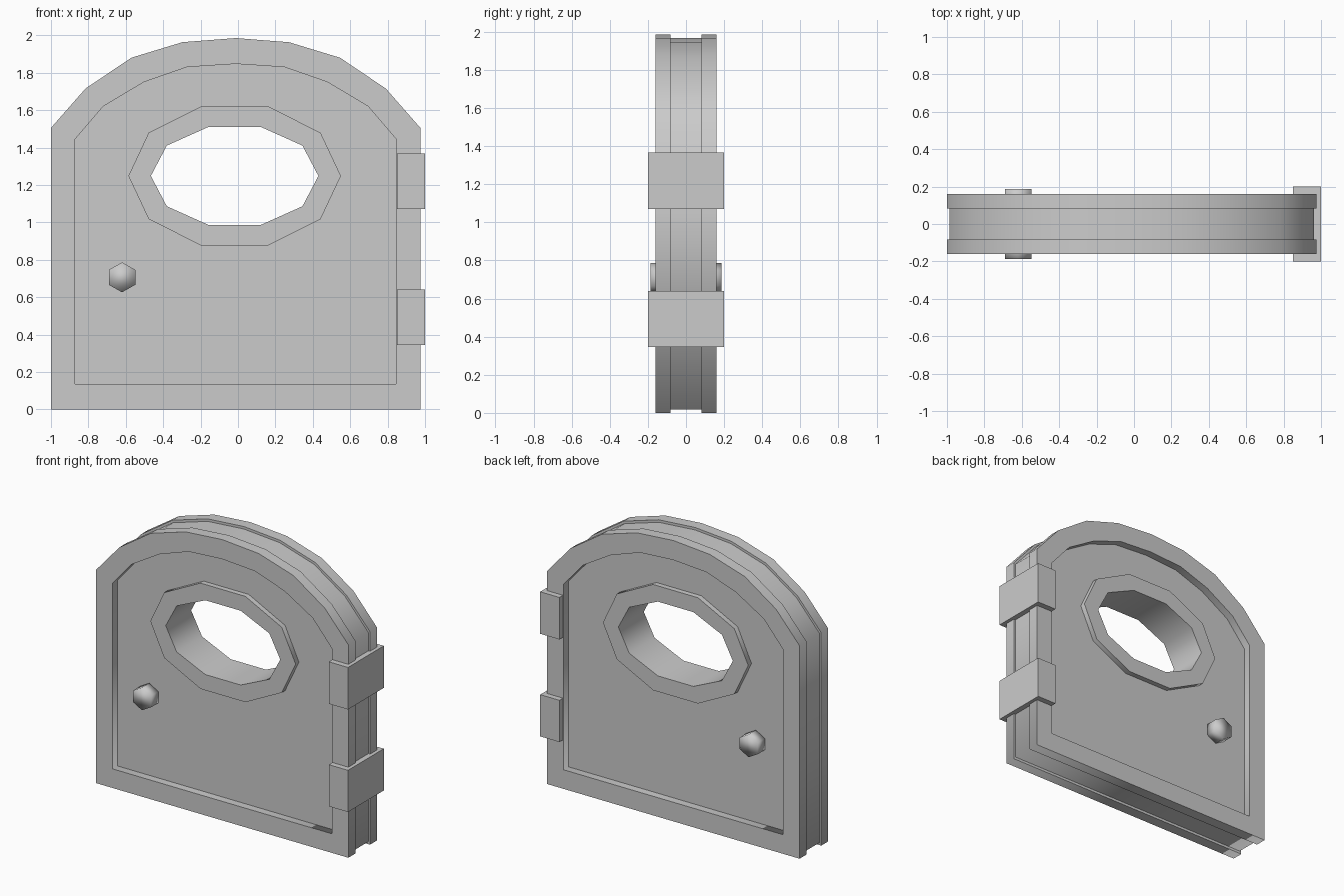
import bpy, bmesh, math

cube = bpy.data.objects.get("Cube")
if cube:
    bpy.data.objects.remove(cube)

grey = bpy.data.materials.new("plain grey")
grey.use_nodes = True
grey.diffuse_color = (0.6, 0.6, 0.6, 1)
grey.node_tree.nodes["Principled BSDF"].inputs["Base Color"].default_value = (0.6, 0.6, 0.6, 1)

CX = -0.0125  # the leaf sits a little off centre because of the hinges


def arch(half):
    """Closed outline from the right half of an arch, listed bottom to top."""
    right = [(CX + x, z) for x, z in half]
    left = [(CX - x, z) for x, z in reversed(half) if x > 0]
    return right + left


def polygon(cx, cz, rx, rz, sides, start=0.0):
    angles = [start + 2 * math.pi * i / sides for i in range(sides)]
    return [(cx + rx * math.cos(a), cz + rz * math.sin(a)) for a in angles]


def prism(name, outer, y0, y1, inner=None, smooth=True, smooth_caps=False):
    """Extrude an outline along y, optionally hollowed by a matching inner outline."""
    bm = bmesh.new()
    n = len(outer)
    loops = [outer] + ([inner] if inner else [])
    rings = [[[bm.verts.new((x, y, z)) for x, z in loop] for y in (y0, y1)] for loop in loops]
    for front, back in rings:
        for i in range(n):
            j = (i + 1) % n
            bm.faces.new((front[i], front[j], back[j], back[i])).smooth = smooth
    for side in (0, 1):
        if inner:
            a, b = rings[0][side], rings[1][side]
            for i in range(n):
                j = (i + 1) % n
                bm.faces.new((a[i], a[j], b[j], b[i]))
        else:
            bm.faces.new(rings[0][side]).smooth = smooth_caps
    bmesh.ops.recalc_face_normals(bm, faces=bm.faces)
    mesh = bpy.data.meshes.new(name)
    bm.to_mesh(mesh)
    bm.free()
    mesh.materials.append(grey)
    obj = bpy.data.objects.new(name, mesh)
    bpy.context.collection.objects.link(obj)
    return obj


# Outlines of the leaf
outer_half = [(0.9875, 0), (0.9875, 1.505), (0.803, 1.715), (0.558, 1.88), (0.285, 1.963), (0, 1.985)]
inner_half = [(0.858, 0.135), (0.858, 1.445), (0.708, 1.62), (0.49, 1.75), (0.26, 1.83), (0, 1.847)]
core_half = [(x * 0.987, 0.018 + z * 0.982) for x, z in outer_half]
outer, inner, core = arch(outer_half), arch(inner_half), arch(core_half)

# Raised border on both faces, with a grooved core between them
prism("front_border", outer, -0.16, -0.082, inner)
prism("back_border", outer, 0.082, 0.16, inner)
prism("grooved_core", core, -0.082, 0.082, inner)

# Recessed panel, opened up behind the window surround
panel = prism("recessed_panel", inner, -0.105, 0.105)
cutter = prism("window_cutter", polygon(-0.018, 1.248, 0.51, 0.335, 10), -0.3, 0.3)
cutter.hide_render = True
cutter.hide_set(True)
cut = panel.modifiers.new("window_opening", 'BOOLEAN')
cut.operation = 'DIFFERENCE'
cut.solver = 'EXACT'
cut.object = cutter

# Ten-sided window surround running through the leaf
prism("window_surround", polygon(-0.018, 1.248, 0.568, 0.393, 10), -0.142, 0.142,
      polygon(-0.018, 1.248, 0.448, 0.276, 10))

# Six-sided knobs and wrap-around hinges
for name, side in (("front_knob", -1), ("back_knob", 1)):
    prism(name, polygon(-0.62, 0.706, 0.082, 0.08, 6, math.pi / 6),
          side * 0.1, side * 0.187, smooth_caps=True)
for name, z0, z1 in (("lower_hinge", 0.345, 0.64), ("upper_hinge", 1.07, 1.367)):
    prism(name, [(0.85, z0), (1, z0), (1, z1), (0.85, z1)], -0.2, 0.2, smooth=False)
